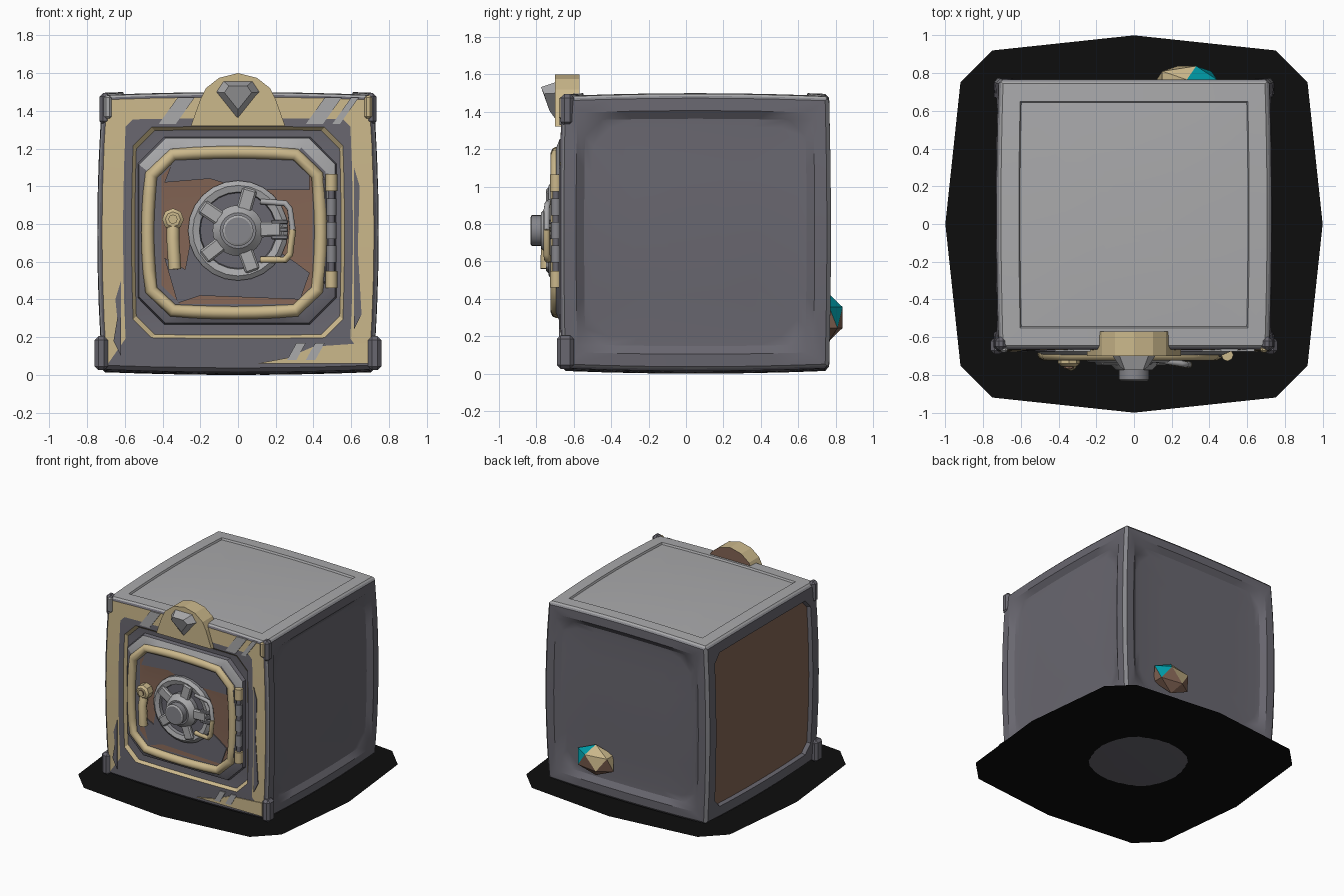
import bpy, bmesh, math
from mathutils import Vector, Matrix

if "Cube" in bpy.data.objects:
    bpy.data.objects.remove(bpy.data.objects["Cube"])

COLOURS = {
    "dark_grey": (0.14, 0.135, 0.16), "light_grey": (0.40, 0.40, 0.41),
    "mid_grey": (0.24, 0.24, 0.26), "tan": (0.60, 0.48, 0.26),
    "brown": (0.23, 0.13, 0.09), "teal": (0.0, 0.34, 0.40),
    "black": (0.004, 0.004, 0.004)}
NAMES = list(COLOURS)
MATS = []
for name, rgb in COLOURS.items():
    m = bpy.data.materials.new(name)
    m.use_nodes = True
    m.diffuse_color = (*rgb, 1)
    m.node_tree.nodes["Principled BSDF"].inputs["Base Color"].default_value = (*rgb, 1)
    MATS.append(m)
DARK, LIGHT, MID, TAN, BROWN, TEAL, BLACK = range(len(NAMES))


def finish(name, bm, mat=None, angle=30):
    bmesh.ops.recalc_face_normals(bm, faces=bm.faces)
    if mat is not None:
        for f in bm.faces:
            f.material_index = mat
    me = bpy.data.meshes.new(name)
    bm.to_mesh(me)
    bm.free()
    for m in MATS:
        me.materials.append(m)
    ob = bpy.data.objects.new(name, me)
    bpy.context.collection.objects.link(ob)
    bpy.ops.object.select_all(action="DESELECT")
    ob.select_set(True)
    bpy.context.view_layer.objects.active = ob
    if angle:
        bpy.ops.object.shade_smooth_by_angle(angle=math.radians(angle))
    return ob


def ring(hw, hh, cut, n=6):
    """Rectangle outline with cut corners and n segments on each long edge."""
    a, b = hw - cut, hh - cut
    c = [(-a, -hh), (a, -hh), (hw, -b), (hw, b), (a, hh), (-a, hh), (-hw, b), (-hw, -b)]
    pts = []
    for i, p in enumerate(c):
        q = c[(i + 1) % len(c)]
        steps = n if i % 2 == 0 else 1
        pts += [Vector(p).lerp(Vector(q), k / steps) for k in range(steps)]
    return pts


def loft(bm, loops, mats, place):
    """Nested outlines joined by bands; the last material fills the middle."""
    rows = [[bm.verts.new(place(p.x, p.y, w)) for p in ring(hw, hh, cut)]
            for hw, hh, cut, w in loops]
    for a, b, m in zip(rows, rows[1:], mats):
        for i in range(len(a)):
            j = (i + 1) % len(a)
            bm.faces.new((a[i], a[j], b[j], b[i])).material_index = m
    bm.faces.new(rows[-1]).material_index = mats[-1]


def prism(name, outline, y0, y1, mat, back=None):
    bm = bmesh.new()
    a = [bm.verts.new((x, y0, z)) for x, z in outline]
    b = [bm.verts.new((x, y1, z)) for x, z in outline]
    bm.faces.new(a).material_index = mat
    bm.faces.new(b).material_index = mat if back is None else back
    for i in range(len(a)):
        j = (i + 1) % len(a)
        bm.faces.new((a[i], a[j], b[j], b[i])).material_index = mat
    return finish(name, bm, angle=0)


def turned(name, profile, mats, x, z, sides=24):
    """Profile of (radius, y) turned about a y axis, capped at its end."""
    bm = bmesh.new()
    rows = []
    for r, y in profile:
        rows.append([bm.verts.new((x + r * math.cos(t * math.tau / sides), y,
                                   z + r * math.sin(t * math.tau / sides))) for t in range(sides)])
    for a, b, m in zip(rows, rows[1:], mats):
        for i in range(sides):
            j = (i + 1) % sides
            bm.faces.new((a[i], a[j], b[j], b[i])).material_index = m
    bm.faces.new(rows[-1]).material_index = mats[-1]
    return finish(name, bm)


def tube(name, pts, radius, mat, cyclic=False):
    cu = bpy.data.curves.new(name, "CURVE")
    cu.dimensions = "3D"
    cu.bevel_depth, cu.bevel_resolution, cu.use_fill_caps = radius, 2, True
    sp = cu.splines.new("POLY")
    sp.points.add(len(pts) - 1)
    for p, co in zip(sp.points, pts):
        p.co = (*co, 1)
    sp.use_cyclic_u = cyclic
    cu.materials.append(MATS[mat])
    ob = bpy.data.objects.new(name, cu)
    bpy.context.collection.objects.link(ob)
    bpy.ops.object.select_all(action="DESELECT")
    ob.select_set(True)
    bpy.context.view_layer.objects.active = ob
    bpy.ops.object.convert(target="MESH")
    bpy.ops.object.shade_smooth_by_angle(angle=math.radians(50))


def box(name, loc, size, mat, bevel=0.01, spin=0):
    bm = bmesh.new()
    bmesh.ops.create_cube(bm, size=1, matrix=Matrix.Diagonal((*size, 1)))
    bmesh.ops.bevel(bm, geom=bm.edges[:], offset=bevel, segments=1, affect="EDGES")
    bmesh.ops.transform(bm, verts=bm.verts,
                        matrix=Matrix.Translation(loc) @ Matrix.Rotation(spin, 4, "Y"))
    return finish(name, bm, mat, 0)


# Bulging safe body: six lofted sides that meet on a thin chamfer
def warp(p):
    x, y, z = p
    return Vector((x * (0.715 + 0.028 * (1 - z * z) + 0.012 * (1 - y * y)),
                   0.05 + y * (0.715 + 0.01 * (1 - z * z)),
                   0.755 + z * (0.725 + 0.015 * (1 - x * x) + 0.015 * (1 - y * y))))


def side(bm, axis, sign, loops, mats):
    def place(u, v, w):
        p = [u, v]
        p.insert(axis, sign * w)
        return warp(p)
    edge = [(0.985, 0.985, 0, 0.985), (0.97, 0.97, 0, 1)]
    loft(bm, edge + [(a, a, c, w) for a, c, w in loops], mats, place)


bm = bmesh.new()
panel = [(0.88, 0.05, 1), (0.82, 0.12, 0.955), (0.76, 0.13, 0.95), (0.45, 0.08, 0.95), (0.2, 0.03, 0.95)]
side(bm, 0, 1, panel, [MID] + [DARK] * 6)
side(bm, 1, 1, panel, [MID] + [DARK] * 6)
side(bm, 0, -1, [(0.86, 0.09, 1), (0.845, 0.09, 0.96), (0.45, 0.06, 0.96), (0.2, 0.03, 0.96)],
     [MID, DARK, DARK, BROWN, BROWN, BROWN])
side(bm, 2, 1, [(0.84, 0, 1), (0.83, 0, 0.98), (0.5, 0, 0.985), (0.2, 0, 0.985)], [LIGHT] * 6)
side(bm, 2, -1, [(0.7, 0.1, 1), (0.4, 0.08, 1), (0.2, 0.05, 1)], [DARK] * 5)
side(bm, 1, -1, [(0.82, 0.05, 1), (0.76, 0.13, 1), (0.735, 0.13, 0.97), (0.7, 0.13, 0.965)],
     [DARK, TAN, DARK, TAN, DARK, DARK])
bmesh.ops.remove_doubles(bm, verts=bm.verts, dist=0.0005)
for f in bm.faces:
    c = f.calc_center_median()
    if c.y < -0.6 and c.z < 0.2 and f.material_index == TAN:
        f.material_index = DARK
finish("safe_body", bm)

# Corner guards on the front edges
for s, tag in ((1, "left"), (-1, "right")):
    box("bottom_guard_" + tag, (s * 0.725, -0.645, 0.115), (0.07, 0.09, 0.18), DARK, 0.02)
    box("top_guard_" + tag, (s * 0.705, -0.635, 1.41), (0.06, 0.07, 0.17), DARK, 0.02)
    box("guard_cap_" + tag, (s * 0.69, -0.665, 1.42), (0.04, 0.03, 0.12), TAN if s > 0 else LIGHT)

# Worn streaks on the frame
for i, (x, z, w) in enumerate(((-0.42, 1.33, 0.09), (0.36, 1.33, 0.09), (0.5, 1.33, 0.04))):
    prism(f"top_streak_{i}", [(x, z), (x + w, z), (x + w + 0.1, z + 0.14), (x + 0.1, z + 0.14)],
          -0.675, -0.662, LIGHT)
prism("bottom_chip", [(0.1, 0.06), (0.69, 0.06), (0.69, 0.17), (0.4, 0.15), (0.26, 0.09)], -0.675, -0.666, TAN)
for i, x in enumerate((0.26, 0.36)):
    prism(f"bottom_streak_{i}", [(x, 0.08), (x + 0.05, 0.08), (x + 0.1, 0.17), (x + 0.05, 0.17)],
          -0.679, -0.672, LIGHT)
for s, x, z0, z1 in ((1, 0.615, 0.24, 1.1), (-1, -0.62, 0.1, 0.5)):
    prism("frame_wear", [(x, z0), (x + s * 0.04, z0 + 0.08), (x + s * 0.02, (z0 + z1) / 2),
                         (x + s * 0.03, z1 - 0.1), (x, z1)], -0.679, -0.67, DARK)

# Door slab with a light upper rim and a brown inset
bm = bmesh.new()
loft(bm, [(0.53, 0.5, 0.14, 0.63), (0.52, 0.49, 0.14, 0.675), (0.47, 0.44, 0.13, 0.695),
          (0.4, 0.39, 0.1, 0.685)], [DARK, DARK, DARK, BROWN],
     lambda u, v, w: Vector((u - 0.005, -w, v + 0.765)))
for f in bm.faces:
    c = f.calc_center_median()
    if f.material_index == DARK and abs(c.y) > 0.68 and (c.z > 1.15 or c.x > 0.44 and c.z > 0.9):
        f.material_index = LIGHT
finish("door", bm)
prism("door_upper_wear", [(-0.39, 1.02), (-0.15, 1.04), (0.05, 0.98), (0.38, 0.98), (0.38, 1.1),
                          (0.3, 1.15), (-0.34, 1.15)], -0.693, -0.684, DARK)
prism("door_lower_wear", [(-0.39, 0.62), (-0.28, 0.56), (-0.25, 0.72), (0, 0.8), (0.3, 0.6),
                          (0.38, 0.54), (0.33, 0.4), (-0.2, 0.42), (-0.32, 0.38)], -0.693, -0.684, DARK)
tube("door_rail", [(p.x * (1 + 0.08 * (1 - (p.y / 0.41) ** 2)) - 0.02, -0.69,
                    p.y * (1 + 0.05 * (1 - (p.x / 0.42) ** 2)) + 0.755)
                   for p in ring(0.425, 0.405, 0.1)], 0.034, TAN, True)

# Turning wheel with five spokes
WX, WZ = 0.0, 0.765
turned("wheel", [(0.265, -0.68), (0.265, -0.715), (0.24, -0.735), (0.205, -0.725), (0.2, -0.7),
                 (0.135, -0.7), (0.135, -0.735), (0.095, -0.775), (0.082, -0.775),
                 (0.082, -0.825), (0.07, -0.832)],
       [MID, LIGHT, LIGHT, MID, DARK, MID, LIGHT, MID, MID, LIGHT, MID], WX, WZ)
for k in range(5):
    a = math.radians(2 + 72 * k)
    box(f"spoke_{k}", (WX + 0.17 * math.cos(a), -0.73, WZ + 0.17 * math.sin(a)),
        (0.12, 0.035, 0.08), LIGHT, 0.01, -a)

# Pull handle beside the wheel
tube("handle_upper", [(0.12, -0.72, 0.92), (0.25, -0.74, 0.91), (0.275, -0.745, 0.88), (0.29, -0.745, 0.77)],
     0.016, LIGHT)
tube("handle_lower", [(0.29, -0.745, 0.77), (0.275, -0.745, 0.64), (0.25, -0.74, 0.61), (0.12, -0.72, 0.61)],
     0.018, TAN)
for z in (0.73, 0.77, 0.81):
    box("handle_grip", (0.22, -0.73, z), (0.09, 0.03, 0.022), MID, 0.005)

# Latch
turned("latch_pivot", [(0.058, -0.68), (0.058, -0.74), (0.04, -0.755), (0.025, -0.755), (0.025, -0.765)],
       [TAN, TAN, TAN, BROWN, TAN], -0.345, 0.825, 8)
tube("latch_arm", [(-0.345, -0.72, 0.79), (-0.345, -0.74, 0.72), (-0.335, -0.745, 0.56)], 0.034, TAN)

# Hinge
for i, z in enumerate((0.505, 0.64, 0.765, 0.89, 1.02)):
    end = i in (0, 4)
    tube(f"hinge_knuckle_{i}", [(0.495, -0.695, z - 0.045), (0.495, -0.695, z + 0.045)],
         0.032 if end else 0.027, TAN if end else MID)
tube("hinge_pin", [(0.495, -0.695, 0.48), (0.495, -0.695, 1.05)], 0.018, DARK)
box("hinge_leaf", (0.45, -0.685, 0.765), (0.04, 0.04, 0.56), DARK)

# Crest and its cut stone
prism("crest", [(-0.25, 1.32), (0.25, 1.32), (0.2, 1.46), (0.17, 1.52), (0.1, 1.575), (0, 1.6),
                (-0.1, 1.575), (-0.17, 1.52), (-0.2, 1.46)], -0.7, -0.57, TAN, BROWN)
bm = bmesh.new()
outline = [(-0.12, 1.5), (-0.08, 1.56), (0.08, 1.56), (0.12, 1.5), (0, 1.35)]
base = [bm.verts.new((x, -0.69, z)) for x, z in outline]
table = [bm.verts.new((x * 0.6, -0.69 - d, 1.49 + (z - 1.49) * 0.6))
         for (x, z), d in zip(outline, (0.07, 0.085, 0.085, 0.07, 0.04))]
for i in range(5):
    j = (i + 1) % 5
    bm.faces.new((base[i], base[j], table[j], table[i]))
bm.faces.new(table)
bm.faces.new(base)
finish("crest_stone", bm, LIGHT, 0)

# Coloured stone stuck to the back
bm = bmesh.new()
bmesh.ops.create_icosphere(bm, subdivisions=1, radius=1, matrix=Matrix.Translation((0.28, 0.765, 0.3))
                           @ Matrix.Diagonal((0.18, 0.085, 0.125, 1)))
bmesh.ops.recalc_face_normals(bm, faces=bm.faces)
for f in bm.faces:
    c = f.calc_center_median()
    f.material_index = BROWN if f.normal.z < -0.1 else TEAL if c.x > 0.29 else TAN
finish("back_stone", bm, None, 0)

# Flat ground plate
bm = bmesh.new()
quarter = [(0, 1), (0.75, 0.92), (0.92, 0.75), (1, 0), (0.92, -0.75), (0.75, -0.92)]
bm.faces.new([bm.verts.new((s * x, s * y, 0.004)) for s in (1, -1) for x, y in quarter])
finish("ground_plate", bm, BLACK, 0)
